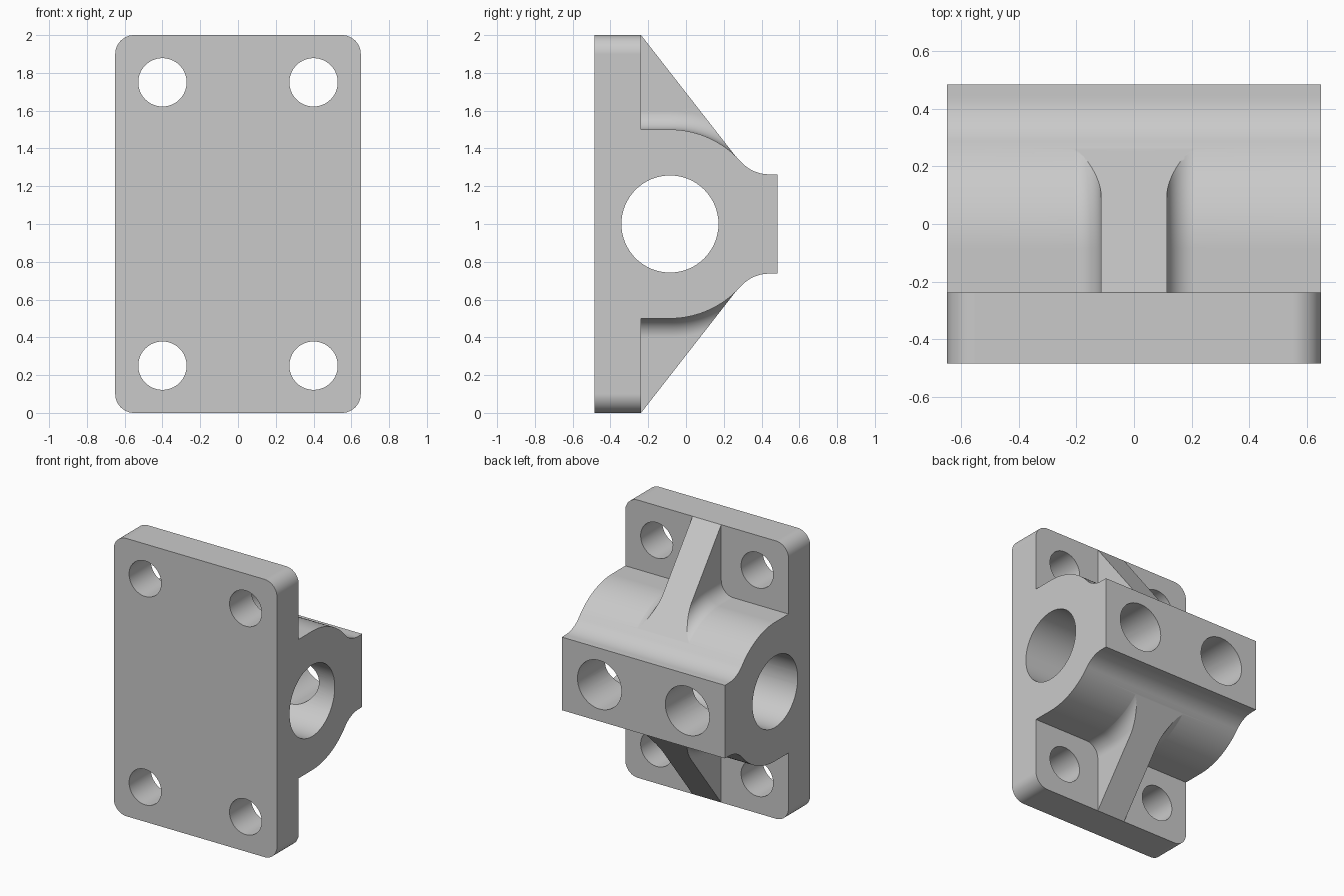
import bpy, bmesh, math
from mathutils import Vector

if "Cube" in bpy.data.objects:
    bpy.data.objects.remove(bpy.data.objects["Cube"])

W = 0.65                                # half width
FRONT, STEP, BACK = -0.485, -0.238, 0.485
AXIS_Y, AXIS_Z = -0.085, 1.0            # bore axis, along x
BOSS_R, BORE_R, FILLET = 0.5, 0.257, 0.1

steel = bpy.data.materials.new("plain_grey")
steel.use_nodes = True
grey = (0.59, 0.59, 0.59, 1)
steel.diffuse_color = grey
steel.node_tree.nodes["Principled BSDF"].inputs["Base Color"].default_value = grey


def finish(name, bm):
    bmesh.ops.recalc_face_normals(bm, faces=bm.faces)
    mesh = bpy.data.meshes.new(name)
    bm.to_mesh(mesh)
    bm.free()
    mesh.materials.append(steel)
    obj = bpy.data.objects.new(name, mesh)
    bpy.context.collection.objects.link(obj)
    return obj


def arc(cx, cy, r, a0, a1, n):
    angles = [math.radians(a0 + (a1 - a0) * i / n) for i in range(n + 1)]
    return [(cx + r * math.cos(a), cy + r * math.sin(a)) for a in angles]


def prism(name, outline, axis, lo, hi):
    """Extrude an outline: (y, z) points along x, or (x, z) points along y."""
    bm = bmesh.new()
    place = (lambda p: (lo, p[0], p[1])) if axis == "x" else (lambda p: (p[0], lo, p[1]))
    face = bm.faces.new([bm.verts.new(place(p)) for p in outline])
    moved = bmesh.ops.extrude_face_region(bm, geom=[face])["geom"]
    shift = Vector((hi - lo, 0, 0) if axis == "x" else (0, hi - lo, 0))
    bmesh.ops.translate(bm, vec=shift, verts=[v for v in moved if isinstance(v, bmesh.types.BMVert)])
    return finish(name, bm)


def rod(name, axis, c0, c1, r, lo, hi):
    return prism(name, arc(c0, c1, r, 0, 360, 64)[:-1], axis, lo, hi)


def combine(target, tool, operation):
    mod = target.modifiers.new(operation, "BOOLEAN")
    mod.operation, mod.solver, mod.object = operation, "EXACT", tool
    bpy.context.view_layer.objects.active = target
    bpy.ops.object.modifier_apply(modifier=mod.name)
    bpy.data.objects.remove(tool)


def rib(name, side):
    """Web with flared foot, swept over the boss and trimmed by its sloping face."""
    x, height = 0.114, 1.0
    flare = arc(x + FILLET, BOSS_R + FILLET - 0.0005, FILLET, 270, 180, 12)
    half = [(x + FILLET, 0.42)] + flare + [(x, height)]
    section = half + [(-px, r) for px, r in reversed(half)]
    # Sweep stations: one straight step, then turning about the bore axis
    stations = [(STEP - 0.1 - AXIS_Y, 0)] + [(0, math.radians(1.5 * i)) for i in range(42)]
    bm = bmesh.new()
    rings = [[bm.verts.new((px, AXIS_Y + dy + r * math.sin(a), AXIS_Z + side * r * math.cos(a)))
              for px, r in section] for dy, a in stations]
    n = len(section)
    for a, b in zip(rings, rings[1:]):
        for i in range(n):
            j = (i + 1) % n
            bm.faces.new((a[i], a[j], b[j], b[i]))
    bm.faces.new(rings[0])
    bm.faces.new(rings[-1])
    # Sloping face runs from the plate edge down to the boss surface
    tip_y = 0.26
    tip_h = math.sqrt(BOSS_R ** 2 - (tip_y - AXIS_Y) ** 2)
    normal = Vector((0, height - tip_h, side * (tip_y - STEP)))
    cut = bmesh.ops.bisect_plane(bm, geom=bm.verts[:] + bm.edges[:] + bm.faces[:],
                                 plane_co=(0, STEP, AXIS_Z + side * height),
                                 plane_no=normal.normalized(), clear_outer=True)
    rim = [e for e in cut["geom_cut"] if isinstance(e, bmesh.types.BMEdge)]
    bmesh.ops.holes_fill(bm, edges=[e for e in rim if e.is_boundary], sides=0)
    return finish(name, bm)


# Mounting plate with rounded corners
c = 0.1
corners = [(W - c, 2 - c, 0), (c - W, 2 - c, 90), (c - W, c, 180), (W - c, c, 270)]
outline = [p for cx, cz, a in corners for p in arc(cx, cz, c, a, a + 90, 12)]
bracket = prism("bracket", outline, "y", FRONT, STEP)

# Bearing boss, blending through a concave curve into the rear pad
pad_y, pad_r = 0.44, 0.2
pad_z = math.sqrt((BOSS_R + pad_r) ** 2 - (pad_y - AXIS_Y) ** 2)
meet = math.degrees(math.atan2(pad_z, pad_y - AXIS_Y))
upper = [(STEP - 0.1, BOSS_R)] + arc(AXIS_Y, 0, BOSS_R, 90, meet, 24)
upper += arc(pad_y, pad_z, pad_r, 180 + meet, 270, 14)[1:] + [(BACK, pad_z - pad_r)]
profile = [(y, AXIS_Z + h) for y, h in upper] + [(y, AXIS_Z - h) for y, h in reversed(upper)]
combine(bracket, prism("boss", profile, "x", -W, W), "UNION")

# Upper and lower ribs
for name, side in (("upper_rib", 1), ("lower_rib", -1)):
    combine(bracket, rib(name, side), "UNION")

# Main bore, rear pad holes and plate bolt holes
combine(bracket, rod("bore", "x", AXIS_Y, AXIS_Z, BORE_R, -1, 1), "DIFFERENCE")
for sx in (-1, 1):
    combine(bracket, rod("pad_hole", "y", sx * 0.35, AXIS_Z, 0.175, AXIS_Y, 1), "DIFFERENCE")
    for z in (0.25, 1.75):
        combine(bracket, rod("bolt_hole", "y", sx * 0.4, z, 0.128, -1, 0.2), "DIFFERENCE")

# Smooth curved walls, crisp edges
bpy.ops.object.select_all(action="DESELECT")
bracket.select_set(True)
bpy.context.view_layer.objects.active = bracket
bpy.ops.object.shade_smooth_by_angle(angle=math.radians(30))
weighted = bracket.modifiers.new("even_normals", "WEIGHTED_NORMAL")
weighted.keep_sharp = True
